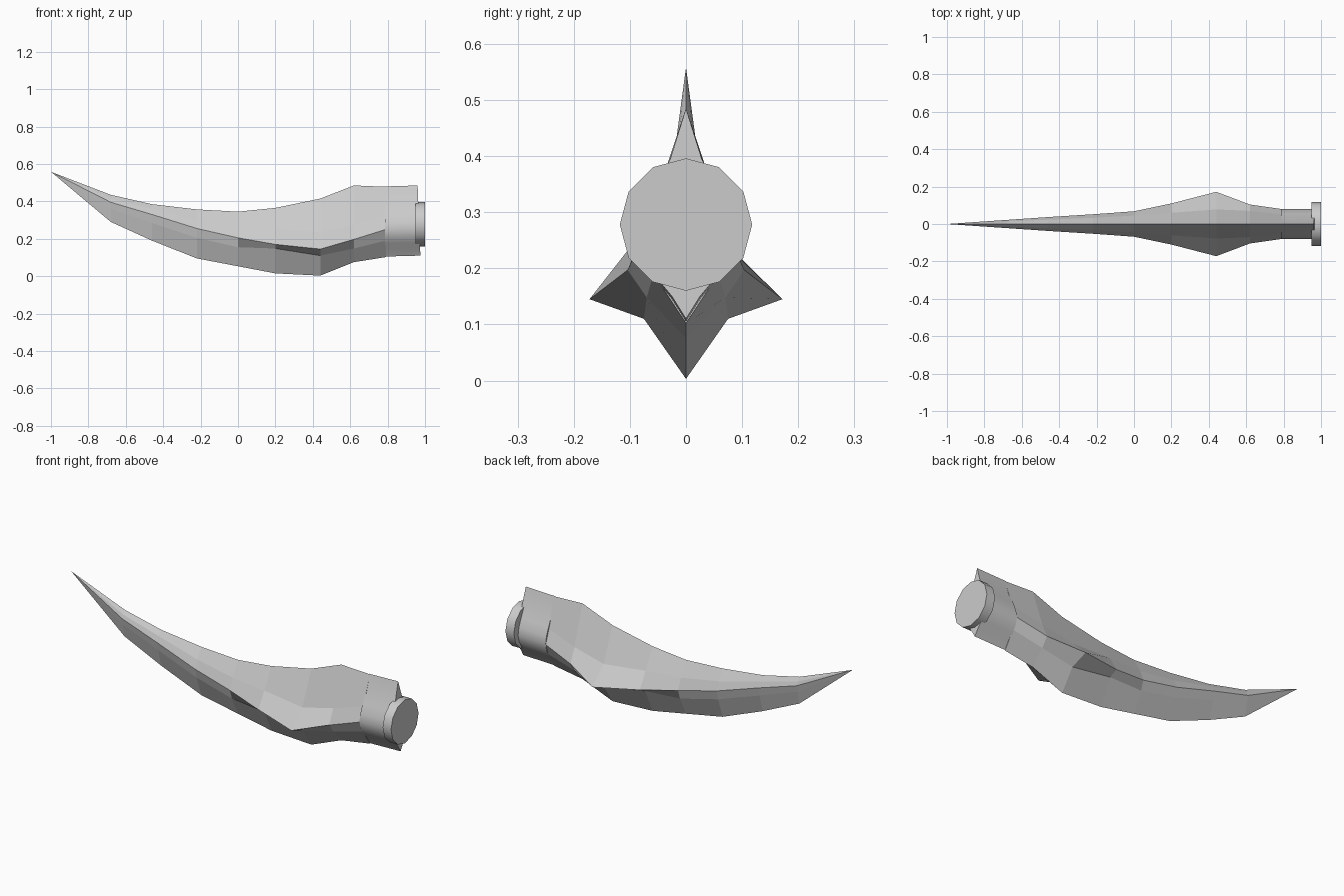
import bpy, bmesh, math

if "Cube" in bpy.data.objects:
    bpy.data.objects.remove(bpy.data.objects["Cube"])


def make_object(name, bm):
    bmesh.ops.recalc_face_normals(bm, faces=bm.faces[:])
    me = bpy.data.meshes.new(name)
    bm.to_mesh(me)
    bm.free()
    ob = bpy.data.objects.new(name, me)
    bpy.context.collection.objects.link(ob)
    return ob


def loft(name, rings, tip=None):
    """Each ring is a half section (x, y, z) from top to bottom, mirrored in y."""
    bm = bmesh.new()
    loops = []
    for half in rings:
        full = half + [(x, -y, z) for x, y, z in reversed(half[1:-1])]
        loops.append([bm.verts.new(p) for p in full])
    n = len(loops[0])
    for a, b in zip(loops, loops[1:]):
        for i in range(n):
            j = (i + 1) % n
            bm.faces.new((a[i], a[j], b[j], b[i]))
    if tip:
        t = bm.verts.new(tip)
        for i in range(n):
            bm.faces.new((t, loops[0][i], loops[0][(i + 1) % n]))
    else:
        bm.faces.new(loops[0])
    bm.faces.new(loops[-1])
    return make_object(name, bm)


# Curved blade: x, top z, upper (y, z), side ridge (y, z), lower crease (y, z), bottom z
stations = [
    (-0.68, 0.435, 0.014, 0.415, 0.022, 0.395, 0.015, 0.36, 0.29),
    (-0.46, 0.385, 0.023, 0.36, 0.037, 0.33, 0.027, 0.285, 0.19),
    (-0.22, 0.357, 0.033, 0.30, 0.052, 0.255, 0.040, 0.205, 0.095),
    (0.00, 0.345, 0.045, 0.265, 0.068, 0.205, 0.052, 0.155, 0.053),
    (0.20, 0.365, 0.060, 0.255, 0.110, 0.170, 0.065, 0.148, 0.015),
    (0.44, 0.415, 0.078, 0.235, 0.172, 0.145, 0.075, 0.11, 0.003),
    (0.62, 0.485, 0.070, 0.275, 0.104, 0.197, 0.070, 0.148, 0.075),
    (0.79, 0.478, 0.052, 0.325, 0.080, 0.25, 0.058, 0.19, 0.102),
]
rings = [[(x, 0, zt), (x, yu, zu), (x, ys, zs), (x, yl, zl), (x, 0, zb)]
         for x, zt, yu, zu, ys, zs, yl, zl, zb in stations]
loft("blade", rings, tip=(-1, 0, 0.558))

# Pointed oval collar
profile = [(0, 0.48), (0.028, 0.39), (0.055, 0.335), (0.074, 0.29), (0.081, 0.25),
           (0.072, 0.21), (0.050, 0.175), (0.025, 0.145), (0, 0.105)]
collar = loft("collar", [[(0.785, y, z) for y, z in profile],
                         [(0.96 + 0.04 * (0.487 - z), y, z + 0.005) for y, z in profile]])

# Twelve-sided end disc
rings = []
for x in (0.95, 1.0):
    rings.append([(x, 0.118 * math.sin(k * math.pi / 6), 0.278 + 0.118 * math.cos(k * math.pi / 6))
                  for k in range(7)])
disc = loft("end_disc", rings)

for ob in (collar, disc):
    bpy.ops.object.select_all(action='DESELECT')
    ob.select_set(True)
    bpy.context.view_layer.objects.active = ob
    bpy.ops.object.shade_smooth_by_angle(angle=math.radians(40))
